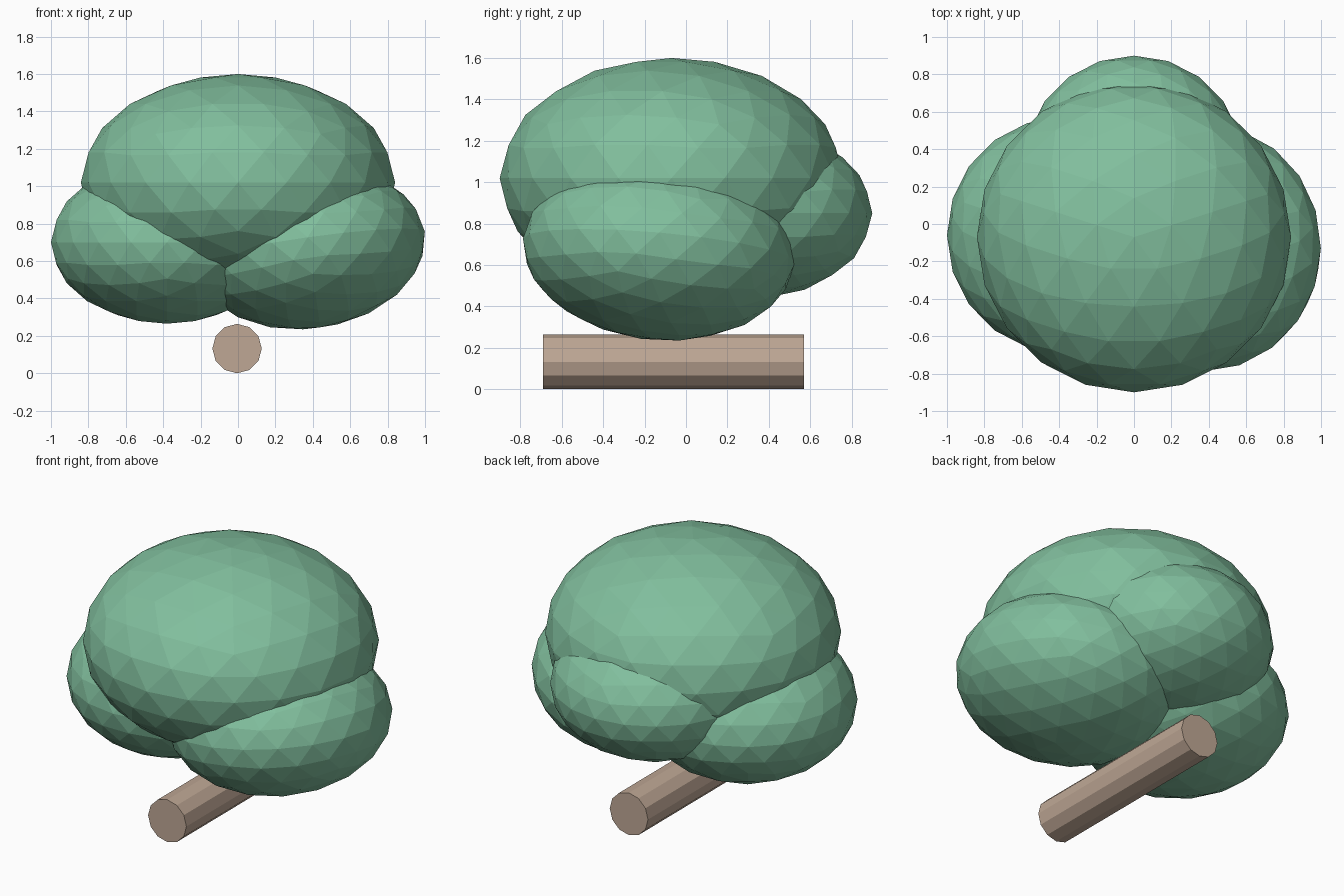
import bpy
from math import pi, radians
from mathutils import Matrix, Euler

cube = bpy.data.objects.get("Cube")
if cube:
    bpy.data.objects.remove(cube, do_unlink=True)


def make_material(name, rgb):
    mat = bpy.data.materials.new(name)
    mat.use_nodes = True
    color = (*rgb, 1.0)
    mat.diffuse_color = color
    mat.node_tree.nodes["Principled BSDF"].inputs["Base Color"].default_value = color
    return mat


leaf_green = make_material("leaf green", (0.22, 0.52, 0.34))
bark_brown = make_material("bark brown", (0.52, 0.39, 0.30))


def foliage(name, center, radii, tilt=(0, 0, 0)):
    """Flat-shaded faceted ellipsoid."""
    bpy.ops.mesh.primitive_ico_sphere_add(subdivisions=3, radius=1)
    obj = bpy.context.object
    obj.name = name
    turn = Matrix.Rotation(pi / 2, 4, "Z")
    lean = Euler([radians(a) for a in tilt]).to_matrix().to_4x4()
    obj.data.transform(lean @ Matrix.Diagonal((*radii, 1)) @ turn)
    obj.location = center
    obj.data.materials.append(leaf_green)


# Four overlapping clumps of leaves
foliage("crown_foliage", (0, -0.07, 1.02), (0.84, 0.83, 0.58))
foliage("left_foliage", (0.38, -0.13, 0.67), (0.625, 0.66, 0.43), (-5, -8, 0))
foliage("right_foliage", (-0.38, -0.06, 0.70), (0.62, 0.63, 0.435))
foliage("back_foliage", (0, 0.31, 0.85), (0.59, 0.59, 0.413))

# Trunk lying front to back beneath the leaves
bpy.ops.mesh.primitive_cylinder_add(
    vertices=12, radius=0.132, depth=1.26,
    location=(-0.005, -0.06, 0.132), rotation=(pi / 2, 0, 0))
trunk = bpy.context.object
trunk.name = "trunk"
trunk.data.materials.append(bark_brown)
